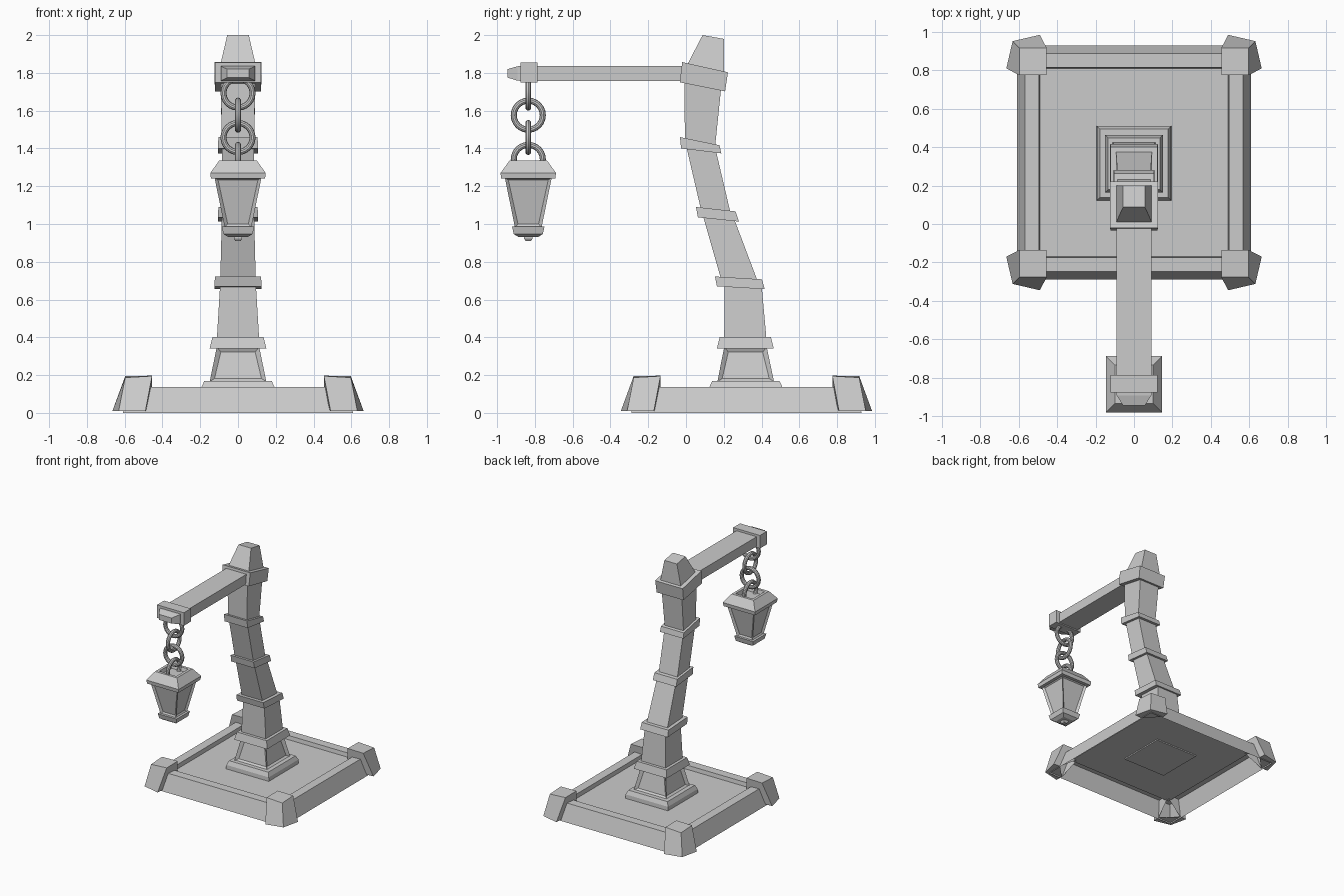
import bpy, bmesh, math
from mathutils import Vector

if "Cube" in bpy.data.objects:
    bpy.data.objects.remove(bpy.data.objects["Cube"])

stone = bpy.data.materials.new("plain_grey")
stone.diffuse_color = (0.6, 0.6, 0.6, 1)
stone.use_nodes = True
stone.node_tree.nodes["Principled BSDF"].inputs["Base Color"].default_value = stone.diffuse_color

BASE_Y = 0.32      # centre of base
LAMP_Y = -0.835    # centre of hanging lantern


def finish(name, bm, recalc=True):
    if recalc:
        bmesh.ops.recalc_face_normals(bm, faces=bm.faces[:])
    me = bpy.data.meshes.new(name)
    bm.to_mesh(me)
    bm.free()
    me.materials.append(stone)
    ob = bpy.data.objects.new(name, me)
    bpy.context.collection.objects.link(ob)
    return ob


def sec(yl, zl, yr, zr, h):
    """Tilted rectangular cross-section: front edge, back edge, half width."""
    return [(-h, yl, zl), (h, yl, zl), (h, yr, zr), (-h, yr, zr)]


def sq(cy, z, h):
    """Level square section."""
    return sec(cy - h, z, cy + h, z, h)


def xz(y, z0, z1, h):
    """Upright section across the arm."""
    return [(-h, y, z0), (h, y, z0), (h, y, z1), (-h, y, z1)]


def loft(name, sections, bottom=True, panel=None):
    """Join four-point sections; panel = (segment, border, depth) sinks its sides."""
    bm = bmesh.new()
    rows = [[bm.verts.new(p) for p in s] for s in sections]
    sides = []
    for a, b in zip(rows, rows[1:]):
        sides.append([bm.faces.new((a[i], a[(i + 1) % 4], b[(i + 1) % 4], b[i]))
                      for i in range(4)])
    bm.faces.new(rows[-1])
    if bottom:
        bm.faces.new(rows[0][::-1])
    bm.normal_update()
    if panel:
        seg, border, depth = panel
        bmesh.ops.inset_individual(bm, faces=sides[seg], thickness=border, depth=-depth)
    return finish(name, bm, recalc=False)


# Base: hollow tapered slab with a raised rim
loft("base_slab", [sq(BASE_Y, 0, 0.61), sq(BASE_Y, 0.137, 0.567),
                   sq(BASE_Y, 0.137, 0.495), sq(BASE_Y, 0.105, 0.49)], bottom=False)

# Corner caps, mirrored into the four corners
for sx in (-1, 1):
    for sy in (-1, 1):
        bm = bmesh.new()
        pts = dict(
            ta=(.455, .597, .195), tc=(.597, .597, .187), tb=(.597, .455, .195),
            ti=(.455, .455, .197), ba=(.49, .665, .01), bc=(.632, .632, .01),
            bb=(.665, .49, .01), ii=(.455, .455, .11), ia=(.487, .605, .01),
            ib=(.605, .487, .01))
        v = {k: bm.verts.new((p[0] * sx, p[1] * sy + BASE_Y, p[2])) for k, p in pts.items()}
        for keys in ("ti tb tc ta", "ta tc bc ba", "tc tb bb bc",
                     "ti ta ba ia ii", "ti ii ib bb tb", "ba bc bb ib ia"):
            f = bm.faces.new([v[k] for k in keys.split()])
            if sx * sy < 0:
                f.normal_flip()
        finish("base_corner", bm, recalc=False)

# Post foot with sunken panels
loft("post_plinth", [sq(0.317, 0.095, 0.195), sq(0.317, 0.137, 0.193), sq(0.317, 0.17, 0.178)])
loft("post_foot", [sq(0.316, 0.165, 0.15), sq(0.315, 0.35, 0.112)], panel=(0, 0.033, 0.018))

# Crooked post, one tapered block per segment
for s in ([sq(0.314, 0.39, 0.112), sec(.205, .69, .40, .68, .094)],
          [sec(.188, .70, .382, .69, .094), sec(.085, 1.06, .25, 1.04, .085)],
          [sec(.083, 1.06, .24, 1.04, .085), sec(-.003, 1.43, .158, 1.39, .085)],
          [sec(-.006, 1.43, .153, 1.40, .085), sec(-.008, 1.78, .188, 1.74, .092)]):
    loft("post_segment", s)

# Bands around the post
for s in ([sq(0.314, 0.342, 0.15), sq(0.314, 0.402, 0.135)],
          [sec(.164, .67, .417, .655, .125), sec(.153, .722, .402, .707, .122)],
          [sec(.063, 1.035, .28, 1.013, .106), sec(.053, 1.09, .262, 1.067, .104)],
          [sec(-.026, 1.40, .187, 1.374, .106), sec(-.032, 1.46, .177, 1.417, .104)],
          [sec(-.033, 1.75, .207, 1.702, .122), sec(-.02, 1.857, .222, 1.803, .125)]):
    loft("post_band", s)
loft("post_cap", [sec(.005, 1.83, .20, 1.79, .094), sec(.01, 1.85, .20, 1.81, .092),
                  sec(.088, 2.0, .20, 1.98, .057)])

# Arm, end collar and tapered tip (sections run from back to front)
def beam(name, sections):
    # reversed order keeps the faces outward for sections running toward -y
    return loft(name, sections)


beam("arm", [xz(0.06, 1.757, 1.837, .092), xz(-.84, 1.757, 1.837, .092)])
beam("arm_collar", [xz(-.787, 1.748, 1.855, .122), xz(-.877, 1.748, 1.855, .122)])
beam("arm_tip", [xz(-.86, 1.757, 1.837, .092), xz(-.892, 1.759, 1.835, .09),
                 xz(-.945, 1.775, 1.82, .057)])
for ob in bpy.data.objects:
    if ob.name.startswith("arm"):
        bm = bmesh.new()
        bm.from_mesh(ob.data)
        bmesh.ops.recalc_face_normals(bm, faces=bm.faces[:])
        bm.to_mesh(ob.data)
        bm.free()

# Chain of alternating round links
for i, z in enumerate((1.693, 1.576, 1.458, 1.342)):
    rot = (math.pi / 2, 0, 0) if i % 2 == 0 else (0, math.pi / 2, 0)
    bpy.ops.mesh.primitive_torus_add(major_segments=24, minor_segments=10,
                                     major_radius=0.077, minor_radius=0.016,
                                     location=(0, LAMP_Y, z), rotation=rot)
    link = bpy.context.object
    link.name = "chain_link"
    link.data.materials.append(stone)
    bpy.ops.object.shade_smooth_by_angle()

# Lantern: roof with sunken top, paneled body, foot and knob
def lamp(name, rows, **kw):
    return loft(name, [sq(LAMP_Y, z, h) for z, h in rows], **kw)


lamp("lantern_roof", [(1.24, .143), (1.27, .147), (1.335, .1), (1.335, .078), (1.305, .07)])
lamp("lantern_body", [(.98, .07), (1.245, .124)], panel=(0, 0.024, 0.014))
lamp("lantern_foot", [(.93, .05), (.947, .077), (.987, .086)])
lamp("lantern_knob", [(.91, .014), (.922, .022), (.935, .022)])
